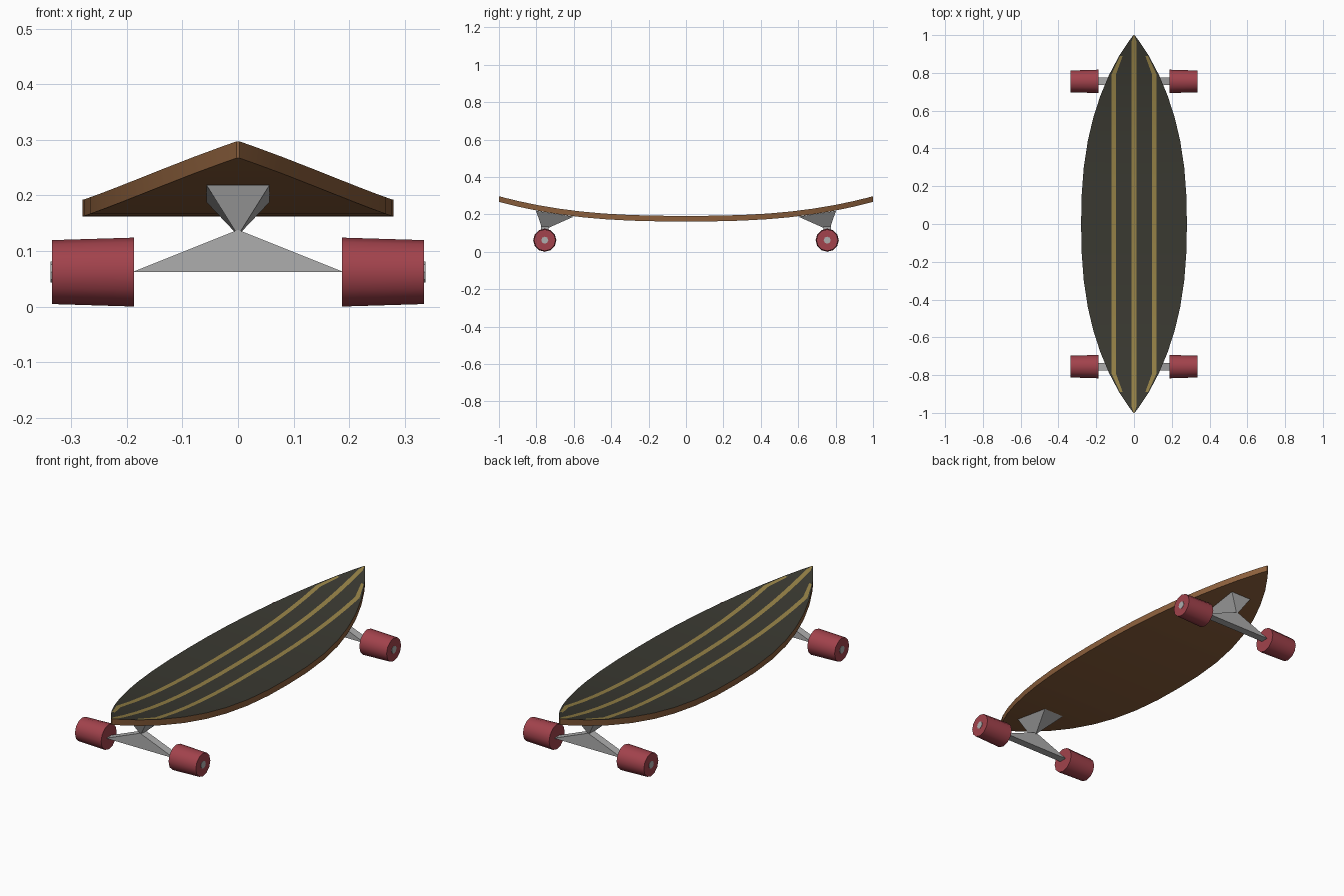
import bpy, bmesh, math
from mathutils import Matrix

if "Cube" in bpy.data.objects:
    bpy.data.objects.remove(bpy.data.objects["Cube"])


def material(name, r, g, b):
    m = bpy.data.materials.new(name)
    m.diffuse_color = (r, g, b, 1)
    m.use_nodes = True
    m.node_tree.nodes["Principled BSDF"].inputs["Base Color"].default_value = m.diffuse_color
    return m


WOOD = material("brown wood", 0.26, 0.115, 0.045)
GRIP = material("dark grip", 0.042, 0.041, 0.031)
STRIPE = material("dull gold", 0.30, 0.22, 0.062)
METAL = material("grey metal", 0.42, 0.42, 0.42)
RED = material("red urethane", 0.36, 0.055, 0.072)


def finish(bm, name, mats, smooth=False):
    bmesh.ops.recalc_face_normals(bm, faces=bm.faces)
    me = bpy.data.meshes.new(name)
    bm.to_mesh(me)
    bm.free()
    for m in mats:
        me.materials.append(m)
    ob = bpy.data.objects.new(name, me)
    bpy.context.collection.objects.link(ob)
    if smooth:
        bpy.ops.object.select_all(action='DESELECT')
        bpy.context.view_layer.objects.active = ob
        ob.select_set(True)
        bpy.ops.object.shade_smooth_by_angle(angle=math.radians(35))
    return ob


# Deck: pointed plan, ends curving up, stripes cut into the top faces
def half_width(y):
    return max(0.28 * (1 - abs(y) ** 2.4) ** 0.9, 0.003)


def deck_z(y):
    return 0.162 + 0.105 * abs(y) ** 2.6


half = [0.15, 0.3, 0.44, 0.56, 0.68, 0.79, 0.89, 0.967, 1.0]
rows = [-y for y in reversed(half)] + [0.0] + half
bm = bmesh.new()
top, bottom = [], []
for y in rows:
    w, z = half_width(y), deck_z(y)
    right = [min(0.0125, 0.5 * w), min(0.096, 0.76 * w), min(0.12, 0.94 * w), w]
    xs = [-x for x in reversed(right)] + right
    top.append([bm.verts.new((x, y, z + 0.03)) for x in xs])
    bottom.append([bm.verts.new((x, y, z)) for x in xs])
n = len(top[0])
for r in range(len(rows) - 1):
    outer = max(abs(rows[r]), abs(rows[r + 1]))
    for c in range(n - 1):
        f = bm.faces.new((top[r][c], top[r][c + 1], top[r + 1][c + 1], top[r + 1][c]))
        is_stripe = c == 3 or (c in (1, 5) and outer < 0.9)
        f.material_index = 2 if is_stripe else 1
        bm.faces.new((bottom[r][c], bottom[r + 1][c], bottom[r + 1][c + 1], bottom[r][c + 1]))
    for c in (0, n - 1):
        bm.faces.new((top[r][c], top[r + 1][c], bottom[r + 1][c], bottom[r][c]))
for r in (0, -1):
    for c in range(n - 1):
        bm.faces.new((top[r][c], top[r][c + 1], bottom[r][c + 1], bottom[r][c]))
finish(bm, "deck", [WOOD, GRIP, STRIPE], smooth=True)


def cylinder(name, mat, x0, x1, r0, r1, y, z, sides, smooth):
    bm = bmesh.new()
    bmesh.ops.create_cone(bm, cap_ends=True, segments=sides, radius1=r0, radius2=r1,
                          depth=abs(x1 - x0))
    turn = Matrix.Rotation(math.copysign(math.pi / 2, x1 - x0), 4, 'Y')
    bm.transform(Matrix.Translation(((x0 + x1) / 2, y, z)) @ turn)
    return finish(bm, name, [mat], smooth)


AXLE_Y, AXLE_Z = 0.755, 0.062
for s, end in ((-1, "front"), (1, "rear")):
    # Truck base: wedge narrowing down to a short ridge
    bm = bmesh.new()
    tops = [bm.verts.new((x, s * y, z)) for x, y, z in
            ((-0.057, 0.6, 0.188), (0.057, 0.6, 0.188), (0.057, 0.802, 0.219), (-0.057, 0.802, 0.219))]
    a = bm.verts.new((0, s * 0.735, 0.128))
    b = bm.verts.new((0, s * 0.77, 0.128))
    bm.faces.new(tops)
    bm.faces.new((tops[0], tops[1], a))
    bm.faces.new((tops[1], tops[2], b, a))
    bm.faces.new((tops[2], tops[3], b))
    bm.faces.new((tops[3], tops[0], a, b))
    finish(bm, end + "_truck_base", [METAL])

    # Hanger: triangular bar between the wheels
    bm = bmesh.new()
    ends = [[bm.verts.new((x, s * AXLE_Y + d, z)) for x, z in
             ((-0.19, AXLE_Z), (0.19, AXLE_Z), (0, 0.138))] for d in (-0.02, 0.02)]
    for tri in ends:
        bm.faces.new(tri)
    for i in range(3):
        j = (i + 1) % 3
        bm.faces.new((ends[0][i], ends[0][j], ends[1][j], ends[1][i]))
    finish(bm, end + "_hanger", [METAL])

    # Wheels and axle ends
    for k, side in ((-1, "left"), (1, "right")):
        cylinder(f"{end}_{side}_wheel", RED, k * 0.187, k * 0.335, 0.062, 0.0575,
                 s * AXLE_Y, AXLE_Z, 12, True)
        cylinder(f"{end}_{side}_axle_end", METAL, k * 0.3, k * 0.337, 0.019, 0.019,
                 s * AXLE_Y, AXLE_Z, 8, True)
